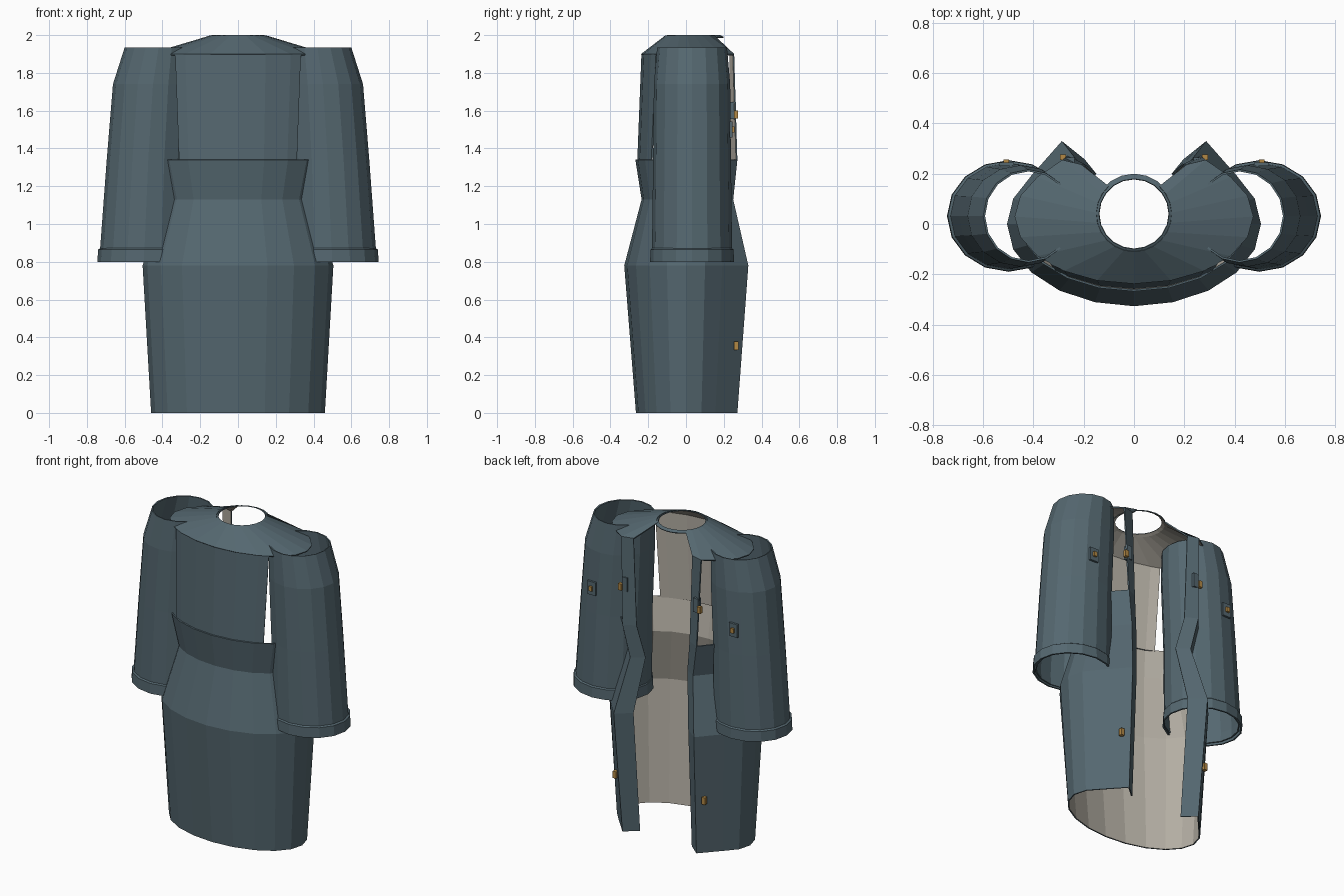
import bpy, bmesh, math
from mathutils import Matrix

if "Cube" in bpy.data.objects:
    bpy.data.objects.remove(bpy.data.objects["Cube"])


def material(name, colour):
    m = bpy.data.materials.new(name)
    m.diffuse_color = (*colour, 1)
    m.use_nodes = True
    m.node_tree.nodes["Principled BSDF"].inputs["Base Color"].default_value = m.diffuse_color
    return m


slate = material("slate_cloth", (0.09, 0.137, 0.162))
lining = material("beige_lining", (0.45, 0.42, 0.365))
brass = material("brass", (0.45, 0.25, 0.06))


def loft(name, rings, inside, closed=False, thickness=0.008):
    """Skin a list of point rings, outside face towards the viewer."""
    bm = bmesh.new()
    rows = [[bm.verts.new(p) for p in ring] for ring in rings]
    n = len(rows[0])
    for a, b in zip(rows, rows[1:]):
        for i in range(n if closed else n - 1):
            j = (i + 1) % n
            bm.faces.new((a[i], a[j], b[j], b[i]))
    mesh = bpy.data.meshes.new(name)
    bm.to_mesh(mesh)
    bm.free()
    mesh.materials.append(slate)
    mesh.materials.append(inside)
    obj = bpy.data.objects.new(name, mesh)
    bpy.context.collection.objects.link(obj)
    sol = obj.modifiers.new("cloth", 'SOLIDIFY')
    sol.thickness = thickness
    sol.offset = -1
    sol.material_offset = 1
    sol.material_offset_rim = 0
    return obj


def box(name, centre, size, mat):
    mesh = bpy.data.meshes.new(name)
    bm = bmesh.new()
    bmesh.ops.create_cube(bm, size=1, matrix=Matrix.Translation(centre) @ Matrix.Diagonal((*size, 1)))
    bm.to_mesh(mesh)
    bm.free()
    mesh.materials.append(mat)
    obj = bpy.data.objects.new(name, mesh)
    bpy.context.collection.objects.link(obj)
    return obj


def arc(z, rx, ry, cy, degrees, cx=0):
    """Points on an ellipse, measured from the front (-y) towards +x."""
    return [(cx + rx * math.sin(math.radians(d)), cy - ry * math.cos(math.radians(d)), z)
            for d in degrees]


def mirrored(half):
    """Extend a right half, starting on the centre line, to both sides."""
    return [(-x, y, z) for x, y, z in reversed(half[1:])] + half


# Body levels: z, rx, ry, centre y, pressed crease (x, y), opening edge (x, y)
hem = (0, 0.46, 0.265, 0.0, (0.265, 0.272), (0.185, 0.205))
hip = (0.78, 0.505, 0.327, 0.0, (0.287, 0.33), (0.196, 0.257))
waist = (1.13, 0.40, 0.235, 0.0, (0.225, 0.25), (0.15, 0.20))
band = (1.34, 0.45, 0.268, 0.0, (0.265, 0.272), (0.19, 0.235))
shoulder = (1.90, 0.475, 0.268, 0.03, (0.285, 0.255), (0.21, 0.237))


def body_ring(level):
    z, rx, ry, cy, crease, edge = level
    return mirrored(arc(z, rx, ry, cy, range(0, 127, 18)) + [(*crease, z), (*edge, z)])


# Skirt and waist, open at the back
loft("skirt_and_waist", [body_ring(l) for l in (hem, hip, waist, band)], lining)

# Chest panel between the armholes
chest_steps = (0, 18, 36, 44.5)
loft("chest_panel", [mirrored(arc(1.335, 0.445, 0.258, 0, chest_steps)),
                     mirrored(arc(1.90, 0.475, 0.266, 0.03, chest_steps))], lining)

# Shoulder yoke, open at the back, and the closed neck band
neck_steps = [d * 0.85 for d in range(0, 163, 18)]
loft("shoulder_yoke", [body_ring(shoulder),
                       mirrored(arc(1.998, 0.15, 0.15, 0.04, neck_steps))], lining)
full = [i * 18 for i in range(20)]
loft("neck_band", [arc(1.99, 0.16, 0.16, 0.04, full),
                   arc(2.0, 0.14, 0.14, 0.04, full)], lining, True, 0.006)

# Sleeve levels: z, centre x, rx, ry
sleeve = [(0.81, 0.49, 0.236, 0.212), (0.87, 0.495, 0.235, 0.212), (1.34, 0.475, 0.22, 0.206),
          (1.74, 0.45, 0.212, 0.202), (1.935, 0.42, 0.18, 0.185)]
cuff = [(0.80, 0.498, 0.246, 0.222), (0.865, 0.498, 0.243, 0.22), (0.872, 0.495, 0.234, 0.212)]
round_steps = [i * 22.5 for i in range(16)]

for side, s in (("left", -1), ("right", 1)):
    def sleeve_ring(level):
        z, cx, rx, ry = level
        return arc(z, rx, ry, 0.032, round_steps, s * cx)

    loft(side + "_sleeve", [sleeve_ring(l) for l in sleeve], slate, True)
    loft(side + "_cuff", [sleeve_ring(l) for l in cuff], slate, True, 0.01)

    # Narrow back strip joining the waist to the yoke
    strip = []
    for z, rx, ry, cy, crease, edge in (band, shoulder):
        pts = [(s * crease[0], crease[1], z), (s * edge[0], edge[1], z)]
        strip.append(pts if s > 0 else pts[::-1])
    loft(side + "_back_strip", strip, lining)

    # Brass studs and their small cloth plates
    box(side + "_strip_plate", (s * 0.255, 0.25, 1.60), (0.035, 0.03, 0.09), slate)
    box(side + "_strip_stud", (s * 0.283, 0.265, 1.58), (0.024, 0.022, 0.042), brass)
    box(side + "_skirt_stud", (s * 0.318, 0.267, 0.355), (0.024, 0.024, 0.045), brass)
    box(side + "_sleeve_plate", (s * 0.508, 0.238, 1.50), (0.06, 0.014, 0.085), slate)
    box(side + "_sleeve_stud", (s * 0.508, 0.249, 1.50), (0.022, 0.016, 0.03), brass)
